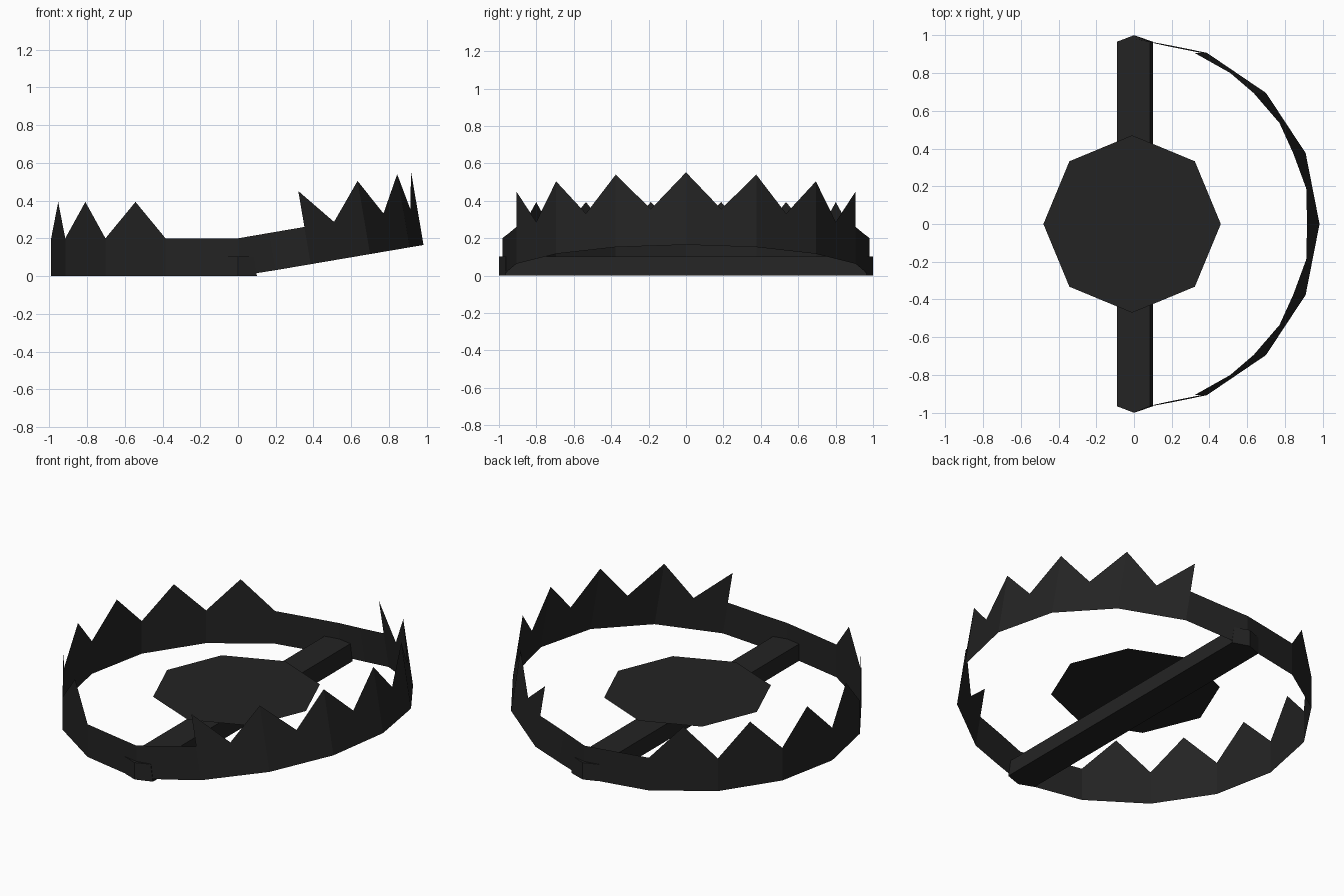
import bpy
import bmesh
from math import sin, cos, pi, radians

cube = bpy.data.objects.get("Cube")
if cube:
    bpy.data.objects.remove(cube)

# One dark iron colour
iron = bpy.data.materials.new("dark iron")
iron.use_nodes = True
colour = (0.017, 0.017, 0.017, 1)
iron.diffuse_color = colour
iron.node_tree.nodes["Principled BSDF"].inputs["Base Color"].default_value = colour

RADIUS = 0.982
BAND = 0.2
TOOTH = 0.393
STEP = pi / 8


def make_object(name, bm):
    bmesh.ops.remove_doubles(bm, verts=bm.verts, dist=0.0005)
    mesh = bpy.data.meshes.new(name)
    bm.to_mesh(mesh)
    bm.free()
    mesh.materials.append(iron)
    obj = bpy.data.objects.new(name, mesh)
    bpy.context.collection.objects.link(obj)
    return obj


def make_jaw(name, side, tilt, shift, teeth_on_corners):
    """Half ring of sheet metal; its top edge zigzags away from the hinges."""
    bm = bmesh.new()
    # Half steps run from the front hinge to the back one
    columns = []
    for i in range(17):
        corner = i // 2
        a = -pi / 2 + corner * STEP
        x, y = RADIUS * cos(a), RADIUS * sin(a)
        if i % 2:
            b = a + STEP
            x = (x + RADIUS * cos(b)) / 2
            y = (y + RADIUS * sin(b)) / 2
        toothed = 2 <= i <= 14
        tip = toothed and (i % 2 == 0) == teeth_on_corners
        columns.append((x, y, TOOTH if tip else BAND))

    def place(x, y, z):
        if abs(y) > RADIUS - 0.001:
            return bm.verts.new((0, y, z))
        return bm.verts.new((side * (x * cos(tilt) - z * sin(tilt) + shift),
                             y, x * sin(tilt) + z * cos(tilt)))

    for i, (p, q) in enumerate(zip(columns, columns[1:])):
        # Plain band beside the hinges, so the end teeth have upright edges
        plain = i < 2 or i > 13
        za, zb = (BAND, BAND) if plain else (p[2], q[2])
        bm.faces.new([place(p[0], p[1], 0), place(q[0], q[1], 0),
                      place(q[0], q[1], zb), place(p[0], p[1], za)])
    return make_object(name, bm)


# Jaws: one lies flat, the other is slightly raised
make_jaw("flat_jaw", -1, 0, 0.008, False)
make_jaw("raised_jaw", 1, radians(9.67), 0.015, True)


# Cross bar with pointed ends reaching the hinges
def bar_outline(left, right):
    return [(left, -0.966), (0, -1), (right, -0.966),
            (right, 0.966), (0, 1), (left, 0.966)]


bm = bmesh.new()
low = [bm.verts.new((x, y, 0)) for x, y in bar_outline(-0.09, 0.1)]
high = [bm.verts.new((x, y, 0.103)) for x, y in bar_outline(-0.09, 0.085)]
bm.faces.new(low[::-1])
bm.faces.new(high)
for i in range(6):
    j = (i + 1) % 6
    bm.faces.new([low[i], low[j], high[j], high[i]])
make_object("cross_bar", bm)

# Octagonal trigger plate above the bar
bm = bmesh.new()
bm.faces.new([bm.verts.new((0.47 * cos(k * pi / 4) - 0.01,
                            0.47 * sin(k * pi / 4), 0.16)) for k in range(8)])
make_object("trigger_plate", bm)
